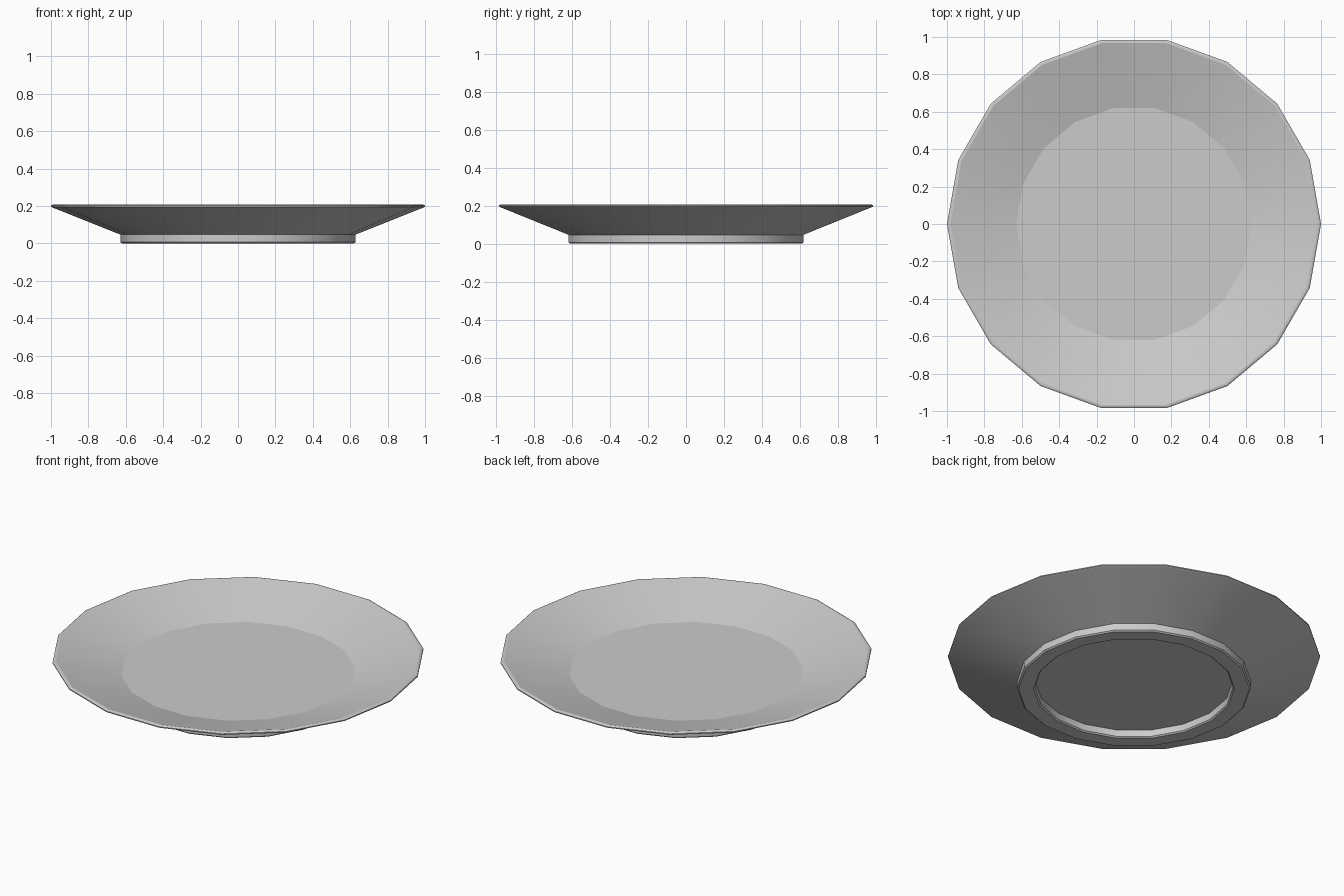
import bpy, bmesh
from math import cos, sin, tau

if "Cube" in bpy.data.objects:
    bpy.data.objects.remove(bpy.data.objects["Cube"])

SIDES = 18

# Half cross-section (radius, height): well edge, rim, outer slope, foot ring, recess
PROFILE = [
    (0.63, 0.108),
    (0.982, 0.208), (0.992, 0.207), (1.0, 0.202), (1.0, 0.196), (0.992, 0.192),
    (0.628, 0.047),
    (0.628, 0.007), (0.62, 0.0),
    (0.54, 0.0), (0.532, 0.007),
    (0.53, 0.045),
]


def lathe(name, profile, sides):
    """Spin a profile around z and cap both ends with flat discs."""
    bm = bmesh.new()
    rings = [[bm.verts.new((r * cos(tau * i / sides), r * sin(tau * i / sides), z))
              for i in range(sides)] for r, z in profile]
    for a, b in zip(rings, rings[1:]):
        for i in range(sides):
            j = (i + 1) % sides
            bm.faces.new((a[i], b[i], b[j], a[j])).smooth = True
    # well floor and recess underside
    bm.faces.new(rings[0])
    bm.faces.new(rings[-1][::-1])
    bmesh.ops.recalc_face_normals(bm, faces=bm.faces)
    # smooth around the plate, crisp at each profile corner
    for ring in rings:
        for i in range(sides):
            bm.edges.get((ring[i], ring[(i + 1) % sides])).smooth = False
    mesh = bpy.data.meshes.new(name)
    bm.to_mesh(mesh)
    bm.free()
    obj = bpy.data.objects.new(name, mesh)
    bpy.context.collection.objects.link(obj)
    return obj


lathe("plate", PROFILE, SIDES)
